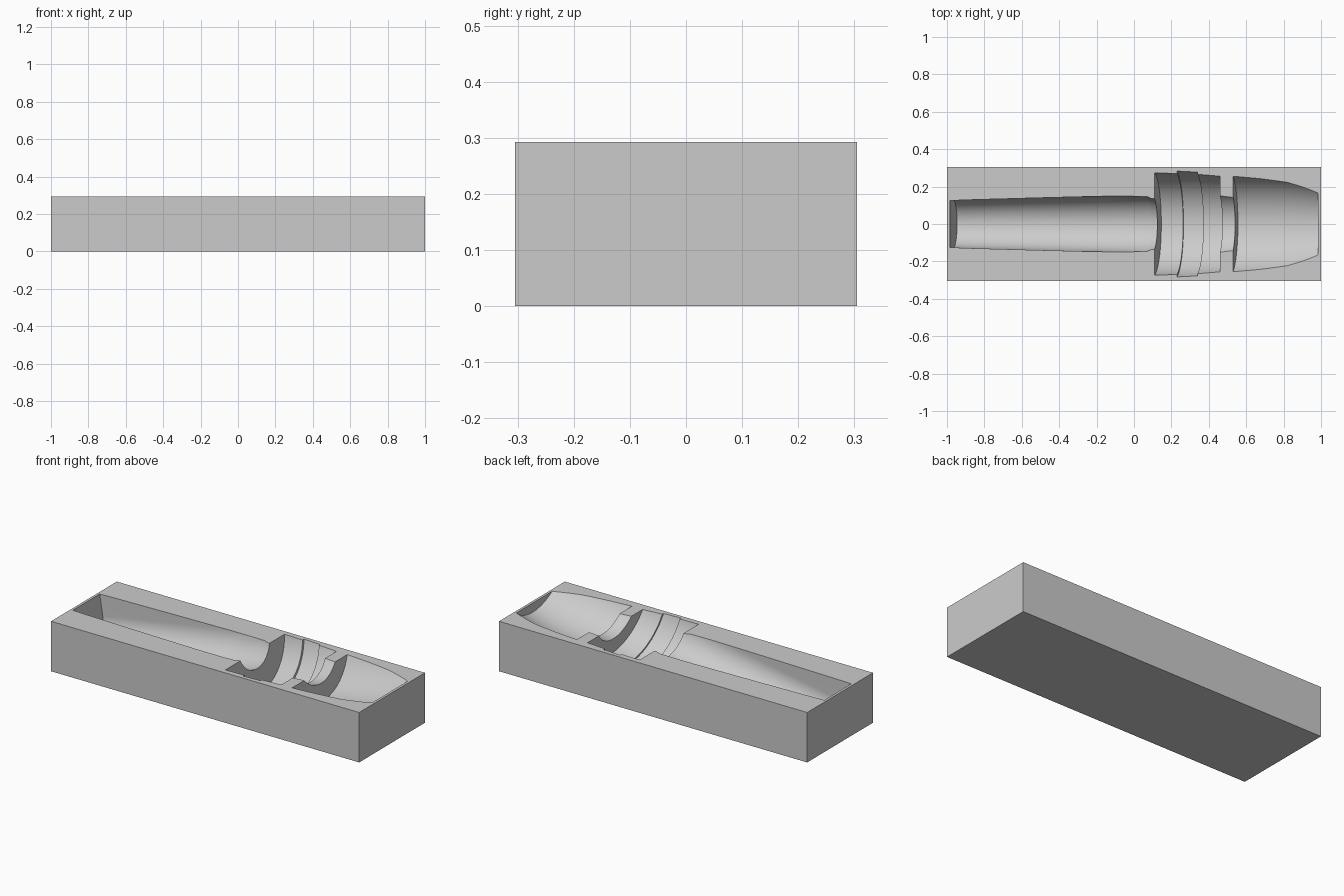
import bpy, bmesh, math
from mathutils import Matrix

cube = bpy.data.objects.get("Cube")
if cube:
    bpy.data.objects.remove(cube, do_unlink=True)

LENGTH, WIDTH, HEIGHT = 2.0, 0.61, 0.293
TILT = math.atan(0.16)      # the pocket axis rises toward +x
CROSS_X = -0.2              # where the axis meets the top face
ARC = 64

grey = bpy.data.materials.new("grey")
grey.use_nodes = True
colour = (0.6, 0.6, 0.6, 1)
grey.diffuse_color = colour
grey.node_tree.nodes["Principled BSDF"].inputs["Base Color"].default_value = colour


def add_object(name, bm):
    bmesh.ops.recalc_face_normals(bm, faces=bm.faces)
    mesh = bpy.data.meshes.new(name)
    bm.to_mesh(mesh)
    bm.free()
    mesh.materials.append(grey)
    obj = bpy.data.objects.new(name, mesh)
    bpy.context.collection.objects.link(obj)
    return obj


# Solid block
bm = bmesh.new()
bmesh.ops.create_cube(bm, size=1)
bmesh.ops.scale(bm, vec=(LENGTH, WIDTH, HEIGHT), verts=bm.verts)
bmesh.ops.translate(bm, vec=(0, 0, HEIGHT / 2), verts=bm.verts)
block = add_object("mould_block", bm)

# Pocket stations: x on the top face, radius about the tilted axis
stations = [
    (-0.985, 0.125), (-0.89, 0.129), (-0.5, 0.14), (-0.15, 0.149), (0.07, 0.153),  # shaft
    (0.09, 0.145), (0.11, 0.143),
    (0.11, 0.278), (0.23, 0.278),                  # collar
    (0.23, 0.291), (0.34, 0.29),                   # raised band
    (0.34, 0.279), (0.46, 0.276),
    (0.46, 0.183), (0.53, 0.183),                  # neck
    (0.53, 0.28), (0.68, 0.279), (0.82, 0.275), (0.90, 0.264), (0.985, 0.25),      # cup
]


def u_section(bm, s, r):
    """Half circle below the axis with straight walls going up."""
    top = 0.4 + r
    pts = [(-r, top)]
    for i in range(ARC + 1):
        a = math.pi * (1 + i / ARC)
        pts.append((r * math.cos(a), r * math.sin(a)))
    pts.append((r, top))
    return [bm.verts.new((s, y, z)) for y, z in pts]


# Pocket cutter, swept along the tilted axis
bm = bmesh.new()
rings = [u_section(bm, (x - CROSS_X) * math.cos(TILT), r) for x, r in stations]
for a, b in zip(rings, rings[1:]):
    for i in range(len(a)):
        j = (i + 1) % len(a)
        bm.faces.new((a[i], a[j], b[j], b[i]))
bm.faces.new(rings[0])
bm.faces.new(rings[-1])
place = Matrix.Translation((CROSS_X, 0, HEIGHT)) @ Matrix.Rotation(-TILT, 4, 'Y')
bmesh.ops.transform(bm, matrix=place, verts=bm.verts)
cutter = add_object("pocket_cutter", bm)
cutter.hide_render = True

# Carve the pocket and drop the cutter
cut = block.modifiers.new("pocket", 'BOOLEAN')
cut.operation = 'DIFFERENCE'
cut.solver = 'EXACT'
cut.object = cutter
bpy.ops.object.select_all(action='DESELECT')
block.select_set(True)
bpy.context.view_layer.objects.active = block
bpy.ops.object.modifier_apply(modifier=cut.name)
bpy.data.objects.remove(cutter, do_unlink=True)
bpy.ops.object.shade_smooth_by_angle(angle=math.radians(25))
